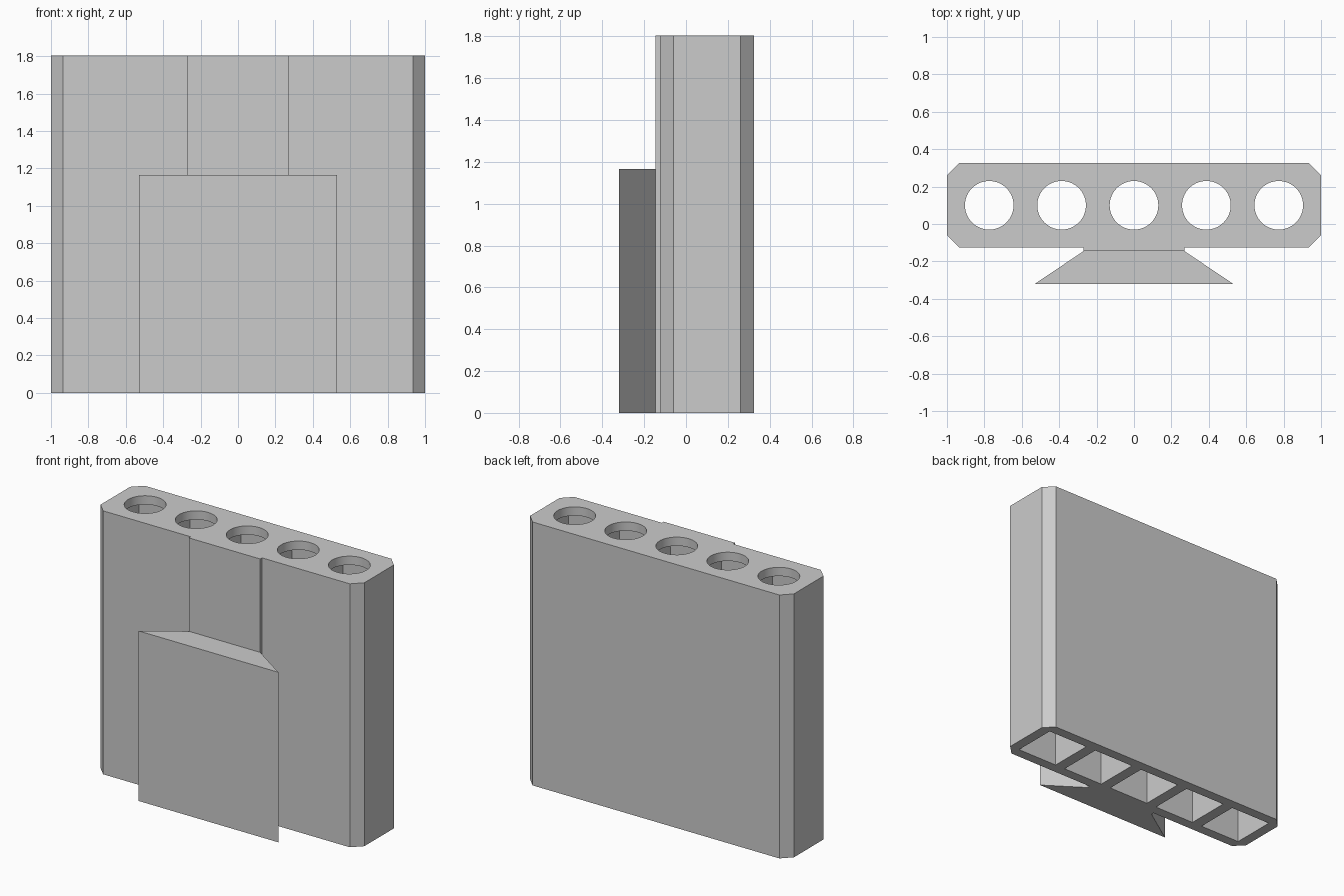
import bpy
import bmesh
from mathutils import Matrix, Vector

cube = bpy.data.objects.get("Cube")
if cube:
    bpy.data.objects.remove(cube, do_unlink=True)

HEIGHT = 1.805
FRONT, BACK = -0.125, 0.325
CHAMFER = 0.065
NECK_Y, NECK_X = -0.145, 0.27
BORE_Y, PITCH = 0.10, 0.387
LIP = 0.06

grey = bpy.data.materials.new("plain grey")
grey.use_nodes = True
grey.diffuse_color = (0.6, 0.6, 0.6, 1)
grey.node_tree.nodes["Principled BSDF"].inputs["Base Color"].default_value = (0.6, 0.6, 0.6, 1)


def make_object(name, bm):
    bmesh.ops.recalc_face_normals(bm, faces=bm.faces)
    mesh = bpy.data.meshes.new(name)
    bm.to_mesh(mesh)
    bm.free()
    mesh.materials.append(grey)
    obj = bpy.data.objects.new(name, mesh)
    bpy.context.collection.objects.link(obj)
    return obj


def extrude_profile(name, half, height):
    """Mirror a right-hand outline across x = 0 and extrude it upwards."""
    outline = half + [(-x, y) for x, y in reversed(half)]
    bm = bmesh.new()
    face = bm.faces.new([bm.verts.new((x, y, 0)) for x, y in outline])
    grown = bmesh.ops.extrude_face_region(bm, geom=[face])["geom"]
    verts = [v for v in grown if isinstance(v, bmesh.types.BMVert)]
    bmesh.ops.translate(bm, verts=verts, vec=Vector((0, 0, height)))
    return make_object(name, bm)


def cut(obj, cutter):
    mod = obj.modifiers.new(cutter.name, "BOOLEAN")
    mod.object = cutter
    mod.operation = "DIFFERENCE"
    mod.solver = "EXACT"
    cutter.hide_render = True
    bpy.context.view_layer.objects.active = obj
    bpy.ops.object.modifier_apply(modifier=mod.name)
    bpy.data.objects.remove(cutter, do_unlink=True)


# Chamfered block with a shallow raised strip down its front
block = extrude_profile("block", [
    (NECK_X, NECK_Y), (NECK_X, FRONT), (1 - CHAMFER, FRONT), (1, FRONT + CHAMFER),
    (1, BACK - CHAMFER), (1 - CHAMFER, BACK)], HEIGHT)

# Square pockets open at the bottom, round openings through the top
pockets, bores = bmesh.new(), bmesh.new()
depth = HEIGHT - LIP
for i in range(-2, 3):
    spot = Matrix.Translation((i * PITCH, BORE_Y, depth / 2 - 0.1))
    size = Matrix.Diagonal((0.31, 0.31, depth + 0.2, 1))
    bmesh.ops.create_cube(pockets, size=1, matrix=spot @ size)
    bmesh.ops.create_cone(bores, cap_ends=True, segments=64, radius1=0.13, radius2=0.13,
                          depth=0.4, matrix=Matrix.Translation((i * PITCH, BORE_Y, HEIGHT)))
cut(block, make_object("pocket_cutter", pockets))
cut(block, make_object("bore_cutter", bores))

# Dovetail rail on the lower front
rail = extrude_profile("dovetail_rail", [(0.53, -0.32), (NECK_X, NECK_Y)], 1.165)

for obj in (block, rail):
    bpy.ops.object.select_all(action="DESELECT")
    obj.select_set(True)
    bpy.context.view_layer.objects.active = obj
    bpy.ops.object.shade_smooth_by_angle(angle=0.5)
